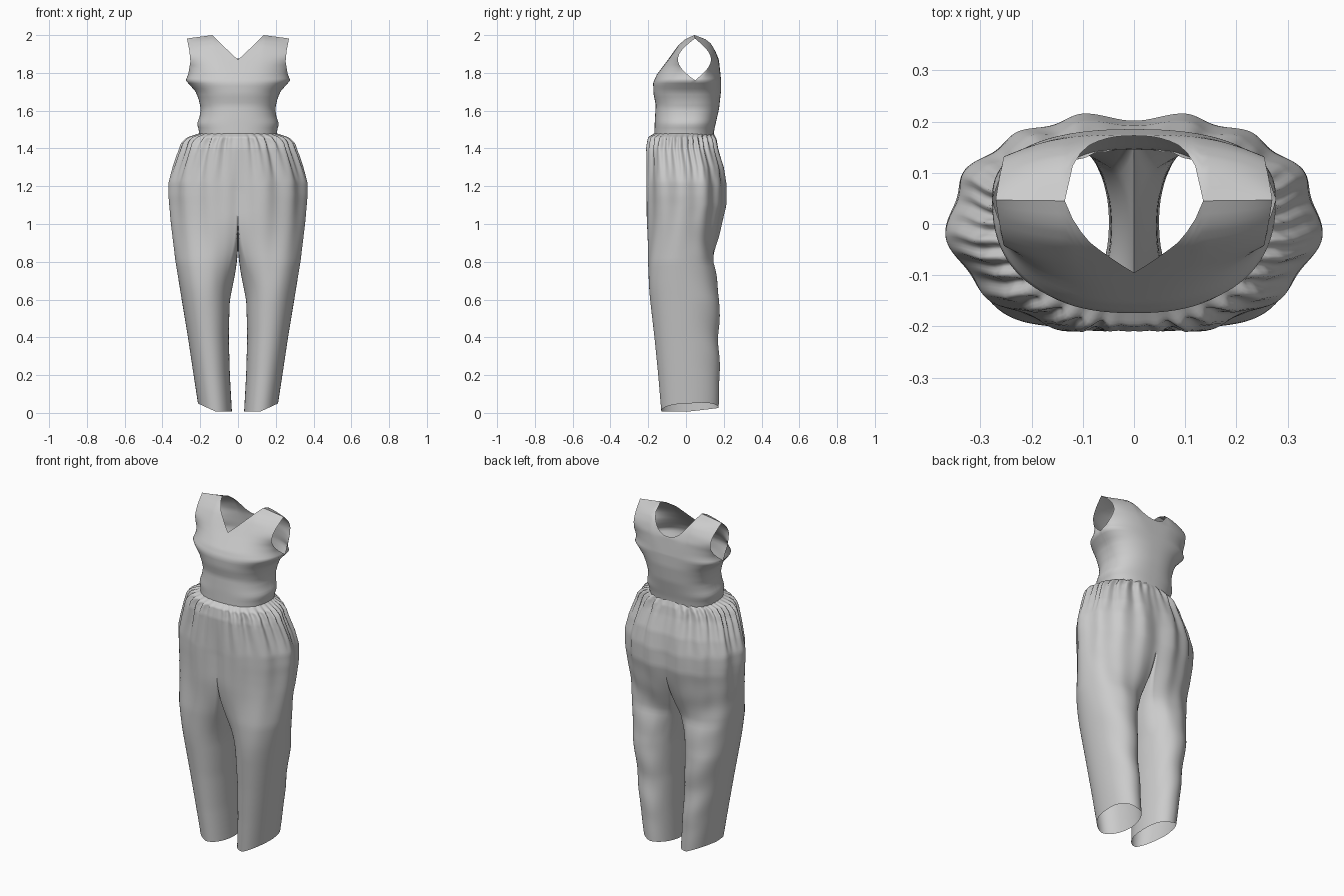
import bpy, math

if "Cube" in bpy.data.objects:
    bpy.data.objects.remove(bpy.data.objects["Cube"])

# ---------- helpers ----------
def interp(keys, z):
    """Piecewise-linear lookup in (z, value) pairs, ascending z."""
    if z <= keys[0][0]:
        return keys[0][1]
    for (a, p), (b, q) in zip(keys, keys[1:]):
        if z <= b:
            return p + (q - p) * (z - a) / (b - a)
    return keys[-1][1]

def mix(a, b, t):
    return a + (b - a) * t

def clamp(t):
    return max(0.0, min(1.0, t))

def smooth(t):
    t = clamp(t)
    return t * t * (3 - 2 * t)

def spow(c, n=2.1):
    return math.copysign(abs(c) ** (2 / n), c)

def make(name, verts, faces):
    """Half garment, mirrored across x and smooth shaded."""
    me = bpy.data.meshes.new(name)
    me.from_pydata(verts, [], faces)
    me.update()
    ob = bpy.data.objects.new(name, me)
    bpy.context.collection.objects.link(ob)
    for p in me.polygons:
        p.use_smooth = True
    m = ob.modifiers.new("mirror", 'MIRROR')
    m.use_clip = True
    m.merge_threshold = 0.0005
    return ob

# ---------- bodice: front and back half panels ----------
WAIST, ARMPIT, TOP = 1.465, 1.76, 2.0
B_SIDE = [(1.465, .205), (1.50, .208), (1.53, .217), (1.57, .203), (1.61, .197),
          (1.66, .208), (1.70, .224), (1.73, .25), (1.76, .277)]
B_FRONT = [(1.465, -.168), (1.55, -.165), (1.63, -.16), (1.69, -.172), (1.75, -.174),
           (1.79, -.155), (1.87, -.095), (1.95, -.04), (1.98, -.005), (2.0, .045)]
B_BACK = [(1.465, .145), (1.5, .15), (1.61, .175), (1.70, .185), (1.77, .185),
          (1.87, .174), (1.92, .157), (1.955, .137), (1.98, .105), (2.0, .045)]
ARM_X = [(0, .277), (.15, .263), (.45, .252), (.7, .257), (1, .27)]
COLS, LOW, HIGH = 24, 20, 22

def bodice_point(u, row, front):
    prof = B_FRONT if front else B_BACK
    if row <= LOW:                                  # closed torso below the armhole
        z = mix(WAIST, ARMPIT, row / LOW)
        v, zl, half = 0, z, interp(B_SIDE, z)
        side = mix(0.0, .05, row / LOW)
    else:                                           # open panel up to neck and shoulder
        v = (row - LOW) / HIGH
        half = interp(ARM_X, v)
        k = clamp(u / .5)
        if front:
            edge = mix(1.87, TOP, k ** 1.05)        # V neck
        else:
            edge = mix(1.875, TOP, k ** 2.4)        # scooped back neck
        zl = mix(ARMPIT, edge, v)
        z = zl - .018 * max(0, u - .5) * 2 * v      # shoulder slope
        side = .047 + (-.09 if front else .085) * math.sin(math.pi * v)
    w = mix(1 - (1 - u ** 2.4) ** (1 / 2.4), u ** 3, clamp(3 * v))
    return (u * half, mix(interp(prof, zl), side, w), z)

for front in (True, False):
    verts, faces = [], []
    rows = LOW + HIGH + 1
    for r in range(rows):
        for c in range(COLS + 1):
            u = min(1.0, math.sin(math.pi / 2 * c / COLS))
            verts.append(bodice_point(u, r, front))
    W = COLS + 1
    for r in range(rows - 1):
        for c in range(COLS):
            f = (r * W + c, r * W + c + 1, (r + 1) * W + c + 1, (r + 1) * W + c)
            faces.append(f if front else f[::-1])
    make("bodice_front" if front else "bodice_back", verts, faces)

# ---------- trousers: leg tube that opens into a half pelvis ----------
OUT = [(0, .205), (.05, .212), (.2, .235), (.4, .265), (.6, .298), (.8, .33), (1.0, .352),
       (1.15, .362), (1.22, .36), (1.3, .335), (1.37, .31), (1.43, .283), (1.46, .255), (1.48, .205)]
INN = [(0, .032), (.2, .043), (.4, .049), (.6, .044), (.8, .025), (.93, 0)]
FRO = [(0, -.13), (.2, -.147), (.4, -.167), (.6, -.19), (.8, -.208), (1.0, -.215),
       (1.2, -.218), (1.4, -.213), (1.46, -.2), (1.48, -.168)]
BAK = [(0, .172), (.2, .178), (.4, .172), (.6, .178), (.7, .165), (.8, .153), (.9, .172),
       (1.0, .195), (1.1, .217), (1.2, .218), (1.3, .203), (1.4, .172), (1.45, .16), (1.48, .147)]
BIG = [(.6, 0), (1.0, .012), (1.3, .03), (1.42, .03), (1.48, 0)]
FINE = [(1.22, 0), (1.38, .02), (1.45, .05), (1.48, .01)]
N, M, LEG, HIP = 110, 16, 44, 40

def gather(s, z):
    """Relative swelling of the cloth: long folds plus small waist gathers."""
    win = clamp(min(s, 1 - s) * 12)
    big = math.cos(2 * math.pi * (6.5 * s + .25 * math.sin(7 * s)))
    fine = math.cos(2 * math.pi * (17 * s + .3 * math.sin(11 * s)))
    drape = .02 * smooth((s - .5) * 4) * math.sin(26 * z + 9 * s) * smooth((1.1 - z) * 4) * smooth(z * 3)
    return 1 + win * (interp(BIG, z) * big + interp(FINE, z) * fine + drape)

def trouser_point(j, z, b):
    """b = 0 gives a round leg section, b = 1 the half pelvis section."""
    xo, xi, yf, yb = (interp(k, z) for k in (OUT, INN, FRO, BAK))
    yc, hy = (yf + yb) / 2, (yb - yf) / 2
    dip = 1 - .08 * clamp((1.48 - z) / .3)          # cleft along the centre seam
    if j <= N:
        s = j / N
        a, p = math.radians(-140 + 280 * s), math.pi * (s - .5)
        g = gather(s, z)
        px = 0 if j in (0, N) else xo * spow(math.cos(p))
        py = hy * spow(math.sin(p)) * (1 - (1 - dip) * math.exp(-(px / .05) ** 2))
    else:
        r = (j - N) / M
        a, g, px = math.radians(140 + 80 * r), 1, 0
        py = hy * dip * (1 - 2 * r)
    cx, rx = (xo + xi) / 2, (xo - xi) / 2
    lx, ly = cx + rx * spow(math.cos(a)), hy * spow(math.sin(a))
    x, y = mix(lx, px, b), mix(ly, py, b) * g
    mid = cx * (1 - b)
    return (max(0, mid + (x - mid) * g), yc + y, z)

verts, faces = [], []
RING = N + M

def crotch(j):
    n = 1 if j <= N else 1 - 2 * (j - N) / M
    return .92 + .13 * n * n

def hem(j):
    a = math.radians(-140 + 280 * j / N) if j <= N else math.radians(140 + 80 * (j - N) / M)
    return .008 + .042 * max(0, math.cos(a)) + .018 * max(0, math.sin(a))

for r in range(LEG + 1):                            # leg rings, hem to crotch
    t = r / LEG
    for j in range(RING):
        verts.append(trouser_point(j, mix(hem(j), crotch(j), t), smooth((t - .6) / .4)))
for r in range(LEG):
    for j in range(RING):
        k = (j + 1) % RING
        faces.append((r * RING + j, r * RING + k, (r + 1) * RING + k, (r + 1) * RING + j))

prev = [LEG * RING + j for j in range(N + 1)]       # pelvis rows, crotch to waist
for r in range(1, HIP + 1):
    t = 1 - (1 - r / HIP) ** 1.7
    row = []
    for j in range(N + 1):
        row.append(len(verts))
        verts.append(trouser_point(j, mix(crotch(j), 1.48, t), 1))
    for j in range(N):
        faces.append((prev[j], prev[j + 1], row[j + 1], row[j]))
    prev = row
make("gathered_trousers", verts, faces)
